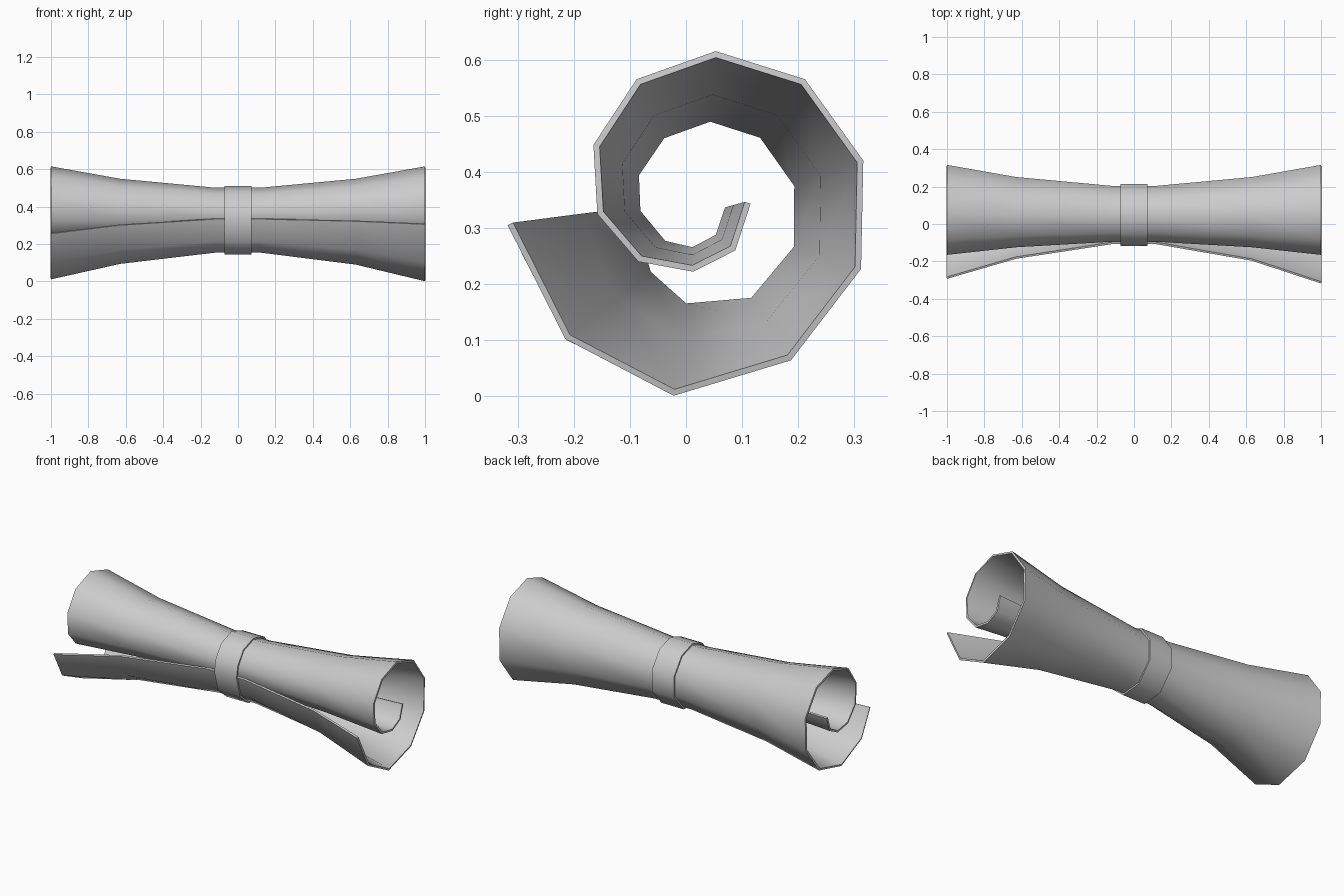
import bpy

if "Cube" in bpy.data.objects:
    bpy.data.objects.remove(bpy.data.objects["Cube"])

# Spiral cross-sections (y, z), from the loose outer flap inwards
END = [(-.318, .305), (-.215, .102), (-.022, .001), (.187, .064), (.312, .227),
       (.316, .42), (.212, .565), (.053, .615), (-.088, .565), (-.165, .448),
       (-.158, .325), (-.085, .24), (.013, .222), (.088, .26), (.115, .343)]
MID = [(-.108, .333), (-.072, .215), (-.003, .154), (.122, .165), (.203, .262),
       (.204, .378), (.139, .470), (.043, .501), (-.046, .469), (-.095, .397),
       (-.092, .326), (-.043, .267), (.013, .254), (.062, .280), (.080, .333)]
LEFT = [(-.293, .255), (-.213, .100), (-.022, .011)] + END[3:]
BAND = [(-.117, .333), (-.083, .210), (-.002, .143), (.126, .154), (.214, .257),
        (.215, .382), (.145, .479), (.043, .511), (-.053, .478), (-.105, .402)]


def blend(a, b, t):
    return [(p[0] + (q[0] - p[0]) * t, p[1] + (q[1] - p[1]) * t) for p, q in zip(a, b)]


def loft(name, stations, closed, thickness):
    """Skin the cross-sections along x and thicken the sheet inwards."""
    n = len(stations[0][1])
    verts = [(x, y, z) for x, prof in stations for y, z in prof]
    faces = []
    for i in range(len(stations) - 1):
        for j in range(n if closed else n - 1):
            k = (j + 1) % n
            faces.append((i * n + j, i * n + k, (i + 1) * n + k, (i + 1) * n + j))
    me = bpy.data.meshes.new(name)
    me.from_pydata(verts, [], faces)
    ob = bpy.data.objects.new(name, me)
    bpy.context.collection.objects.link(ob)
    mod = ob.modifiers.new("thickness", 'SOLIDIFY')
    mod.thickness = thickness
    mod.offset = -1
    mod.use_even_offset = True
    bpy.ops.object.select_all(action='DESELECT')
    ob.select_set(True)
    bpy.context.view_layer.objects.active = ob
    bpy.ops.object.modifier_apply(modifier=mod.name)
    bpy.ops.object.shade_smooth_by_angle(angle=1.13)
    return ob


# Rolled paper sheet, flaring towards both ends
loft("rolled_paper", [(-1, LEFT), (-.63, blend(MID, LEFT, .42)), (-.12, MID),
                      (.12, MID), (.63, blend(MID, END, .42)), (1, END)], False, .011)

# Band holding the roll at its waist
loft("tie_band", [(-.073, BAND), (.072, BAND)], True, .009)
